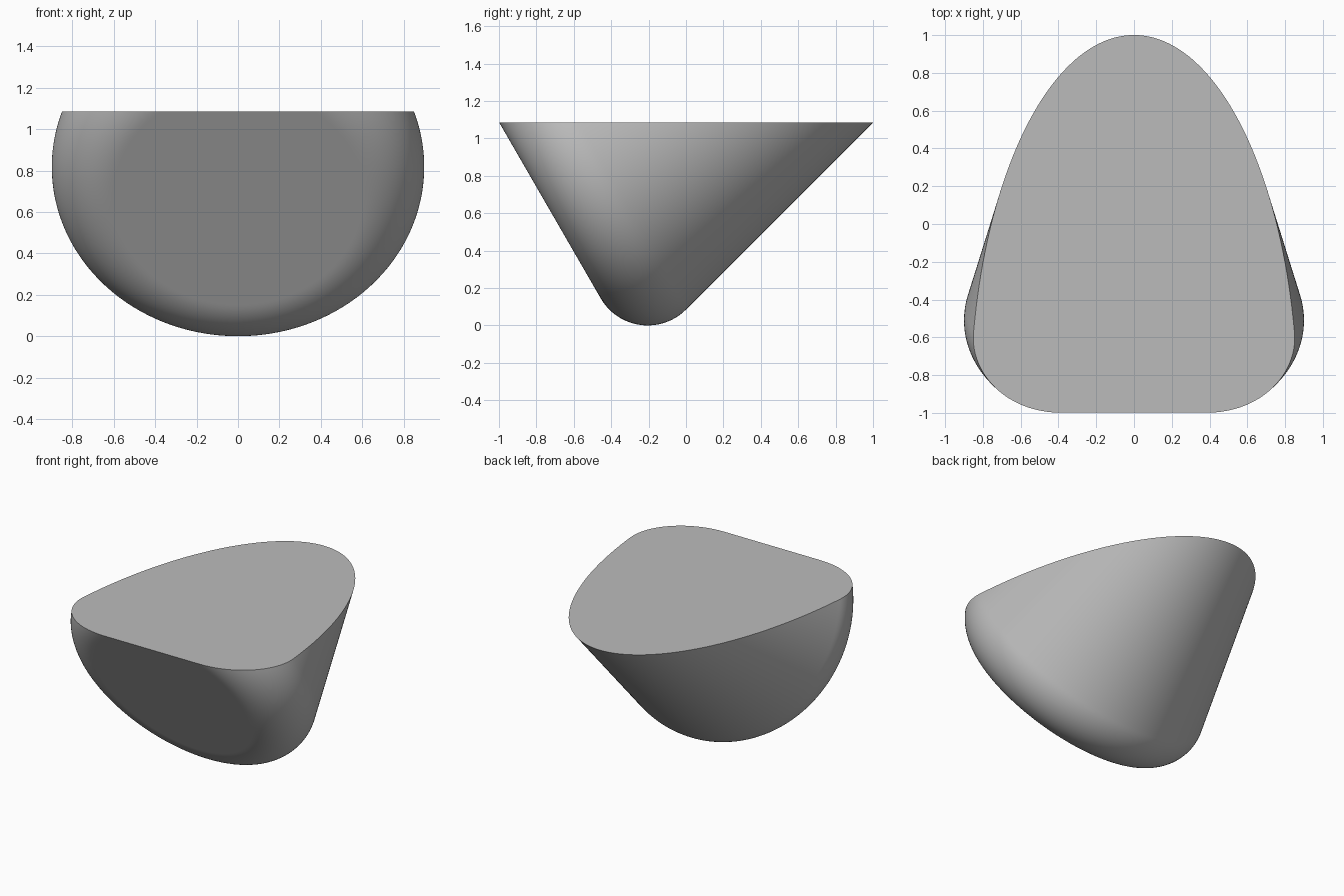
import bpy
import bmesh
from math import sin, cos, tan, radians
from mathutils import Matrix, Vector

cube = bpy.data.objects.get("Cube")
if cube:
    bpy.data.objects.remove(cube, do_unlink=True)

# Rounded cone: flat base disc, filleted rim, tapering side
DISC, FILLET, TAPER = 0.61, 0.29, radians(15)
LENGTH, TOP = 2.0, 1.085
STEPS, ARC = 192, 32

profile = [(0, -FILLET), (DISC - 0.01, -FILLET)]
for i in range(ARC + 1):
    a = radians(-90) + (TAPER + radians(90)) * i / ARC
    profile.append((DISC + FILLET * cos(a), FILLET * sin(a)))
rim, start = profile[-1]
profile += [(rim - (t - start) * tan(TAPER), t) for t in (start + 0.01, LENGTH)]

# Revolve the profile
bm = bmesh.new()
verts = [bm.verts.new((r, 0, t)) for r, t in profile]
edges = [bm.edges.new(pair) for pair in zip(verts, verts[1:])]
bmesh.ops.spin(bm, geom=verts + edges, cent=(0, 0, 0), axis=(0, 0, 1),
               angle=radians(360), steps=STEPS)
bmesh.ops.remove_doubles(bm, verts=bm.verts[:], dist=0.0001)

# Tilt the axis and slice level at the top
bm.transform(Matrix.Translation((0, -0.51, 0.818)) @ Matrix.Rotation(radians(-60), 4, 'X'))
cut = bmesh.ops.bisect_plane(bm, geom=bm.verts[:] + bm.edges[:] + bm.faces[:], dist=0.00001,
                             plane_co=Vector((0, 0, TOP)), plane_no=Vector((0, 0, 1)),
                             clear_outer=True)
bmesh.ops.holes_fill(bm, edges=[e for e in bm.edges if e.is_boundary], sides=0)
bmesh.ops.recalc_face_normals(bm, faces=bm.faces[:])

# Smooth faces with a crisp top rim
for f in bm.faces:
    f.smooth = True
for e in bm.edges:
    e.smooth = e.calc_face_angle(0) < radians(30)

mesh = bpy.data.meshes.new("cut_rounded_cone")
bm.to_mesh(mesh)
bm.free()
body = bpy.data.objects.new("cut_rounded_cone", mesh)
bpy.context.collection.objects.link(body)

# Plain grey
grey = bpy.data.materials.new("light_grey")
grey.use_nodes = True
colour = (0.5, 0.5, 0.5, 1)
grey.diffuse_color = colour
grey.node_tree.nodes["Principled BSDF"].inputs["Base Color"].default_value = colour
mesh.materials.append(grey)
